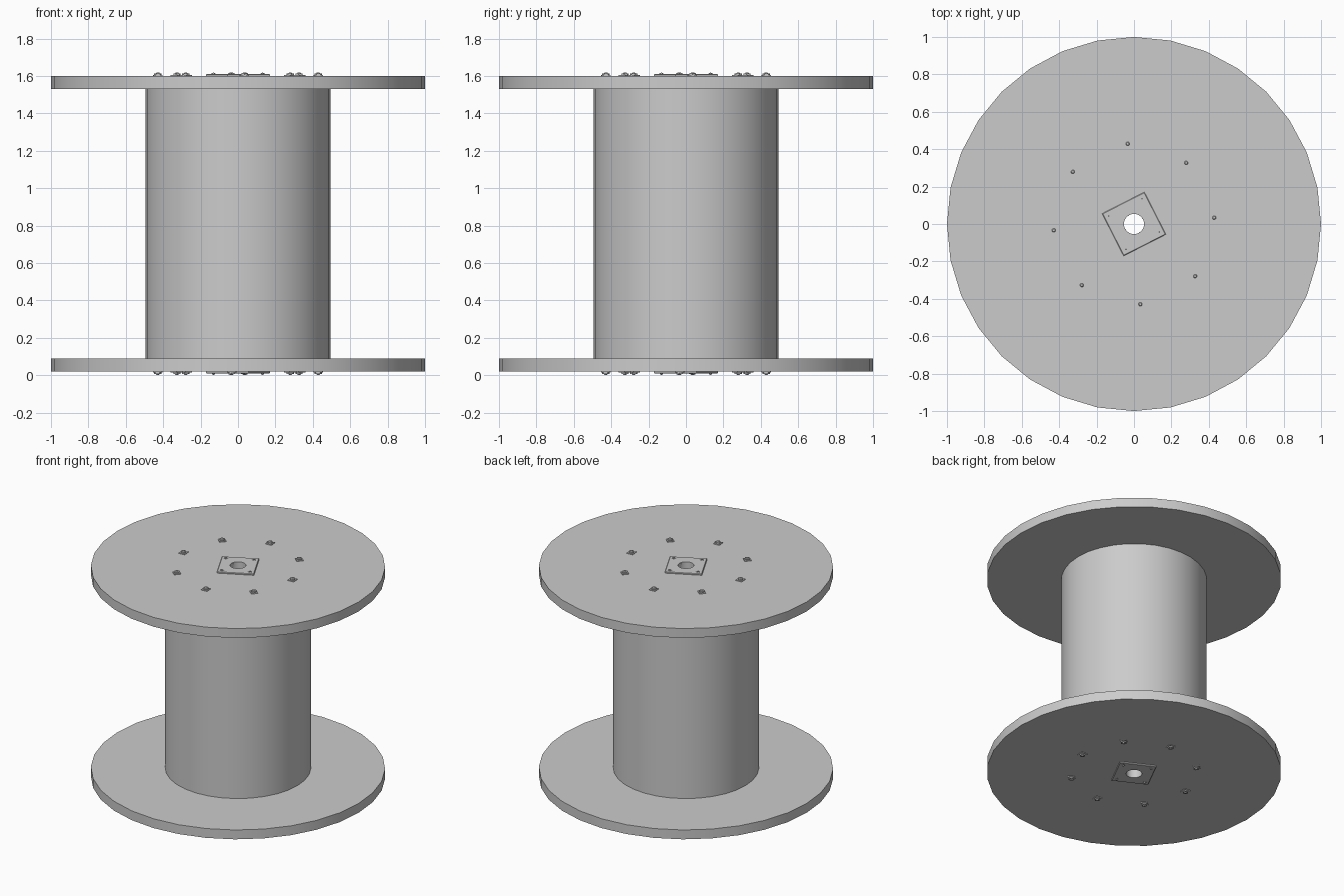
import bpy, bmesh
from math import pi, cos, sin, radians
from mathutils import Matrix

if "Cube" in bpy.data.objects:
    bpy.data.objects.remove(bpy.data.objects["Cube"])

SEG = 32
R_HOLE = 0.054


def finish(bm, name):
    bmesh.ops.recalc_face_normals(bm, faces=bm.faces)
    me = bpy.data.meshes.new(name)
    bm.to_mesh(me)
    bm.free()
    ob = bpy.data.objects.new(name, me)
    bpy.context.collection.objects.link(ob)
    bpy.ops.object.select_all(action='DESELECT')
    ob.select_set(True)
    bpy.context.view_layer.objects.active = ob
    bpy.ops.object.shade_smooth_by_angle(angle=radians(35))
    return ob


def lathe(name, profile, square=()):
    """Closed ring from (radius, z) points; indices in square get a square outline."""
    bm = bmesh.new()
    rings = []
    for i, (r, z) in enumerate(profile):
        ring = []
        for k in range(SEG):
            a = 2 * pi * k / SEG
            q = r / max(abs(cos(a)), abs(sin(a))) if i in square else r
            ring.append(bm.verts.new((q * cos(a), q * sin(a), z)))
        rings.append(ring)
    for i, ring in enumerate(rings):
        nxt = rings[(i + 1) % len(rings)]
        for k in range(SEG):
            j = (k + 1) % SEG
            bm.faces.new((ring[k], ring[j], nxt[j], nxt[k]))
    return finish(bm, name)


def prism(bm, sides, r, z0, z1, mat, top=1.0):
    m = mat @ Matrix.Translation((0, 0, (z0 + z1) / 2)) @ Matrix.Rotation(pi / sides, 4, 'Z')
    bmesh.ops.create_cone(bm, cap_ends=True, segments=sides, radius1=r,
                          radius2=r * top, depth=z1 - z0, matrix=m)


def bolts(name, count, radius, offset, scale, base):
    """Ring of bolts: square washer, hex nut and rounded stud."""
    bm = bmesh.new()
    for k in range(count):
        m = (Matrix.Rotation(offset + 2 * pi * k / count, 4, 'Z')
             @ Matrix.Translation((radius, 0, base)) @ Matrix.Scale(scale, 4))
        prism(bm, 4, 0.034, -0.002, 0.005, m)
        prism(bm, 6, 0.020, 0.004, 0.013, m)
        prism(bm, 10, 0.011, 0.012, 0.019, m, 0.6)
    return finish(bm, name)


# Spool body: both flanges, drum and through hole in one turned solid
lathe("spool_body", [(R_HOLE, 0.02), (1, 0.02), (1, 0.09), (0.495, 0.09),
                     (0.495, 1.53), (1, 1.53), (1, 1.60), (R_HOLE, 1.60)])

# End hardware, with the bottom set turned over about x
for end in ("top", "bottom"):
    plate = lathe(end + "_hub_plate",
                  [(R_HOLE, -0.002), (0.127, -0.002), (0.127, 0.007),
                   (0.124, 0.010), (R_HOLE, 0.010)], square=(1, 2, 3))
    plate.data.transform(Matrix.Rotation(radians(27), 4, 'Z'))
    parts = [plate,
             bolts(end + "_flange_bolts", 8, 0.43, radians(4.5), 1.0, 0),
             bolts(end + "_plate_bolts", 4, 0.138, radians(72), 0.4, 0.010)]
    for ob in parts:
        if end == "top":
            ob.location.z = 1.60
        else:
            ob.rotation_euler.x = pi
            ob.location.z = 0.02
